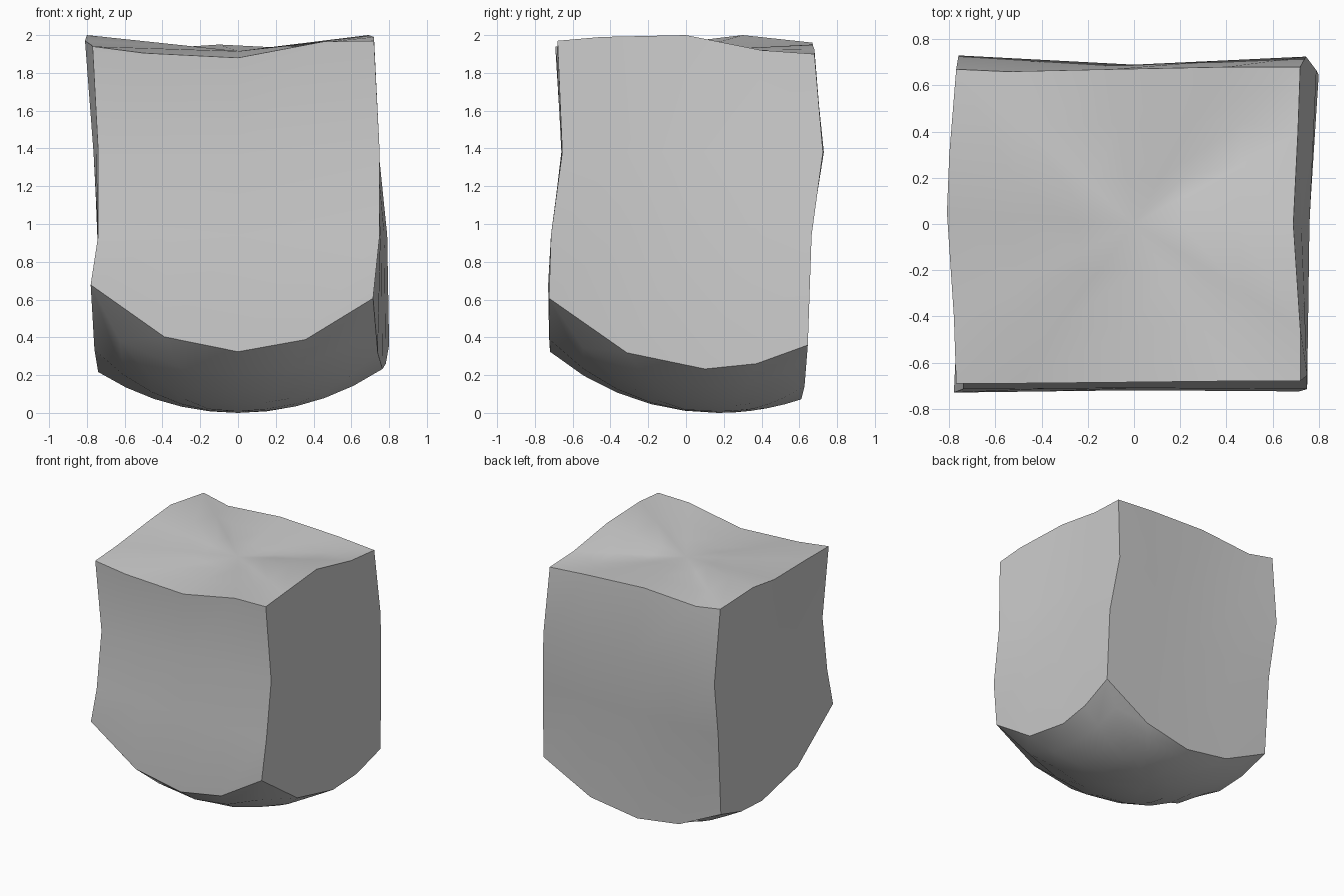
import bpy
import bmesh
import math
from mathutils import Vector

cube = bpy.data.objects.get("Cube")
if cube:
    bpy.data.objects.remove(cube, do_unlink=True)

stone = bpy.data.materials.new("stone_grey")
stone.use_nodes = True
grey = (0.6, 0.6, 0.6, 1)
stone.diffuse_color = grey
stone.node_tree.nodes["Principled BSDF"].inputs["Base Color"].default_value = grey

# Uneven rim, anticlockwise from the front right-hand corner (-x, -y)
rim = [Vector(p) for p in (
    (-.77, -.69, 1.94), (-.5, -.69, 1.905), (0, -.685, 1.88), (.45, -.68, 1.965),
    (.72, -.68, 1.97), (.72, -.45, 1.99), (.69, 0, 2.0), (.71, .4, 1.92),
    (.72, .68, 1.9), (.4, .68, 1.925), (-.1, .67, 1.95), (-.55, .66, 1.92),
    (-.77, .67, 1.96), (-.8, .3, 2.0), (-.81, .05, 1.97), (-.78, -.4, 1.95))]

# Wall outlines at corners and face middles, same order as the rim
upper = [(-.74, -.655), (0, -.66), (.75, -.655), (.725, 0),
         (.745, .725), (0, .69), (-.76, .73), (-.765, .05)]
lower = [(-.74, -.715), (0, -.71), (.75, -.715), (.76, 0),
         (.79, .665), (0, .655), (-.745, .66), (-.74, .05)]
foot = [(-.78, -.73), (0, -.72), (.715, -.725), (.765, .1),
        (.8, .645), (0, .61), (-.74, .62), (-.74, .1)]

RADIUS = 1.385
BOWL = Vector((0, .17, 0))


def bowl_height(x, y):
    # Spherical underside resting on the ground
    d = (x - BOWL.x) ** 2 + (y - BOWL.y) ** 2
    return RADIUS - math.sqrt(RADIUS ** 2 - d)


def outline(points, height):
    # Double the points of an outline and lift them to a height rule
    ring = []
    for i, p in enumerate(points):
        q = points[(i + 1) % len(points)]
        for x, y in (p, ((p[0] + q[0]) / 2, (p[1] + q[1]) / 2)):
            ring.append(Vector((x, y, height(x, y))))
    return ring


def shrink(ring, centre, t, height=None):
    out = [p.lerp(centre, t) for p in ring]
    if height:
        for p in out:
            p.z = height(p.x, p.y)
    return out


base = outline(foot, bowl_height)
top_centre = Vector((0, 0, 1.915))
rings = [shrink(base, BOWL, t, bowl_height) for t in (.8, .6, .4, .2)]
rings += [base, outline(lower, lambda x, y: .94), outline(upper, lambda x, y: 1.38), rim]
rings += [shrink(rim, top_centre, t) for t in (.35, .7)]

# Loft the closed block through all rings
bm = bmesh.new()
loops = [[bm.verts.new(p) for p in ring] for ring in rings]
n = len(rim)
for a, b in zip(loops, loops[1:]):
    for i in range(n):
        j = (i + 1) % n
        bm.faces.new((a[i], a[j], b[j], b[i]))
for loop, tip in ((loops[0], BOWL), (loops[-1], top_centre)):
    v = bm.verts.new(tip)
    for i in range(n):
        bm.faces.new((loop[i], loop[(i + 1) % n], v))
bmesh.ops.recalc_face_normals(bm, faces=bm.faces)

mesh = bpy.data.meshes.new("stone_block")
bm.to_mesh(mesh)
bm.free()
mesh.materials.append(stone)
block = bpy.data.objects.new("stone_block", mesh)
bpy.context.collection.objects.link(block)
bpy.ops.object.select_all(action='DESELECT')
block.select_set(True)
bpy.context.view_layer.objects.active = block
bpy.ops.object.shade_smooth_by_angle(angle=math.radians(35))
